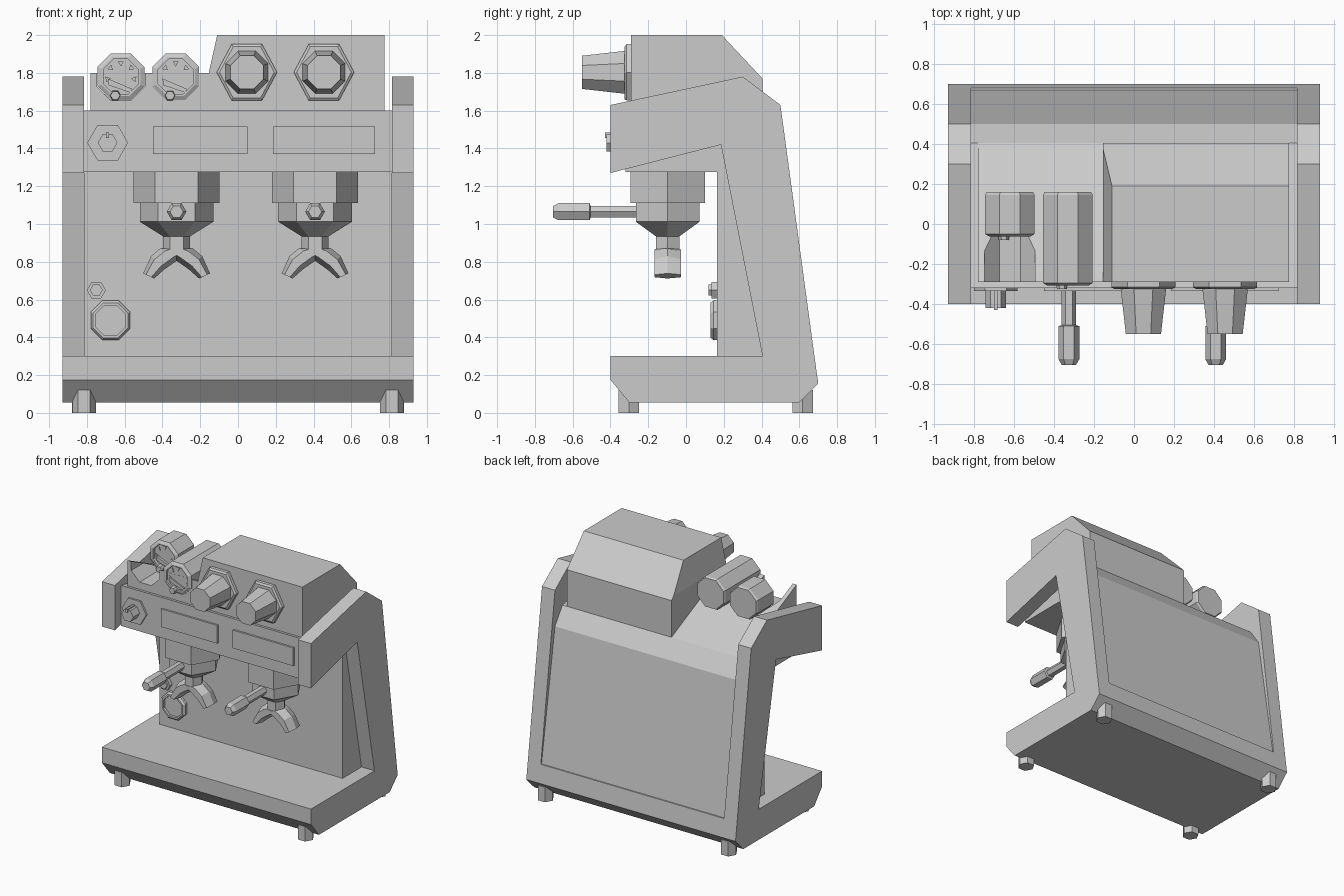
import bpy, bmesh, math
from mathutils import Vector

if "Cube" in bpy.data.objects:
    bpy.data.objects.remove(bpy.data.objects["Cube"])


def finish(name, bm):
    bmesh.ops.recalc_face_normals(bm, faces=bm.faces)
    me = bpy.data.meshes.new(name)
    bm.to_mesh(me)
    bm.free()
    ob = bpy.data.objects.new(name, me)
    bpy.context.collection.objects.link(ob)
    return ob


def loft(name, rings):
    """Skin a list of equal-sized point rings and cap both ends."""
    bm = bmesh.new()
    vs = [[bm.verts.new(p) for p in ring] for ring in rings]
    n = len(vs[0])
    for a, b in zip(vs, vs[1:]):
        for i in range(n):
            j = (i + 1) % n
            bm.faces.new((a[i], a[j], b[j], b[i]))
    bm.faces.new(vs[0])
    bm.faces.new(vs[-1])
    return finish(name, bm)


def prism(name, axis, pts, a, b):
    """Extrude a (y,z) profile along X or an (x,z) profile along Y."""
    if axis == 'X':
        return loft(name, [[(t, u, v) for u, v in pts] for t in (a, b)])
    return loft(name, [[(u, t, v) for u, v in pts] for t in (a, b)])


def box(name, x0, x1, y0, y1, z0, z1):
    return prism(name, 'X', [(y0, z0), (y1, z0), (y1, z1), (y0, z1)], x0, x1)


def turned(name, axis, sides, c, steps, rot=0.0, squash=1.0):
    """Faceted round part: steps are (radius, position along axis)."""
    rings = []
    for r, t in steps:
        ring = []
        for i in range(sides):
            a = rot + math.tau * i / sides
            u, v = c[0] + r * math.cos(a), c[1] + r * math.sin(a) * squash
            ring.append((u, v, t) if axis == 'Z' else (u, t, v))
        rings.append(ring)
    return loft(name, rings)


OCT = math.pi / 8

# base tray, full width
prism("base", 'X', [(-.40, .30), (-.40, .175), (-.30, .055), (.60, .055),
                    (.70, .155), (.68, .30)], -.93, .93)

# side frames and feet
frame = [(.405, .30), (.185, 1.42), (-.40, 1.27), (-.40, 1.63),
         (.30, 1.78), (.50, 1.63), (.68, .30)]
for s, side in ((-1, "left"), (1, "right")):
    prism("side_frame_" + side, 'X', frame, s * .815, s * .93)
    for y, end in ((-.303, "front"), (.618, "back")):
        turned(f"foot_{end}_{side}", 'Z', 6, (s * .815, y), [(.0625, 0), (.0625, .12)])

# main body with overhanging head
prism("body", 'X', [(.165, .29), (.165, 1.275), (-.32, 1.275), (-.32, 1.60), (.405, 1.475),
                    (.50, 1.34), (.672, .29)], -.815, .815)

# boiler cover with sloping rear edge
cover = prism("boiler_cover", 'Y', [(-.155, 1.42), (-.155, 1.80), (-.11, 2.0),
                                    (.775, 2.0), (.775, 1.42)], -.29, .405)
bm = bmesh.new()
bm.from_mesh(cover.data)
cut = bmesh.ops.bisect_plane(bm, geom=bm.verts[:] + bm.edges[:] + bm.faces[:],
                             plane_co=(0, .19, 2.0), plane_no=Vector((0, .23, .215)),
                             clear_outer=True)
bmesh.ops.holes_fill(bm, edges=[e for e in bm.edges if e.is_boundary])
bmesh.ops.recalc_face_normals(bm, faces=bm.faces)
bm.to_mesh(cover.data)
bm.free()

# sloping gauge deck with a groove in front of the set-back gauge
deck = prism("gauge_deck", 'X', [(-.29, 1.42), (-.29, 1.80), (.405, 1.475), (.405, 1.42)],
             -.78, -.155)
cutter = turned("groove_cutter", 'Y', 8, (-.62, 1.78), [(.137, -.5), (.137, -.05)], OCT)
cutter.hide_render = True
cutter.hide_viewport = True
mod = deck.modifiers.new("groove", 'BOOLEAN')
mod.object = cutter
mod.operation = 'DIFFERENCE'
mod.solver = 'EXACT'

# pressure gauges: cased dial, ticks and needle
for n, (cx, fy) in enumerate(((-.62, -.05), (-.33, -.295)), 1):
    cz = 1.78
    turned(f"gauge_{n}", 'Y', 8, (cx, cz), [(.125, .16), (.134, .145), (.134, fy), (.112, fy - .012),
                                            (.10, fy - .012), (.10, fy + .012)], OCT)
    for k in range(5):
        a = math.radians(-10 + 50 * k)
        turned(f"gauge_{n}_tick_{k + 1}", 'Y', 3,
               (cx + .072 * math.cos(a), cz + .072 * math.sin(a)),
               [(.018, fy + .015), (.018, fy + .004)], a + math.pi)
    prism(f"gauge_{n}_needle", 'Y', [(cx - .07, cz - .01), (cx + .06, cz - .065),
                                     (cx + .05, cz - .085), (cx - .065, cz - .045)],
          fy + .015, fy - .006)
    turned(f"gauge_{n}_stop", 'Y', 6, (cx - .03, cz - .10), [(.03, fy + .01), (.025, fy - .03)])

# steam knobs on hexagonal plates
for n, cx in enumerate((.047, .455), 1):
    c = (cx, 1.803)
    turned(f"steam_knob_plate_{n}", 'Y', 6, c, [(.16, -.28), (.16, -.315), (.145, -.325)], 0, 1.08)
    turned(f"steam_knob_{n}", 'Y', 8, c, [(.122, -.31), (.122, -.33), (.095, -.55)], OCT)

# front display panels
box("display_left", -.45, .05, -.335, -.31, 1.37, 1.515)
box("display_right", .185, .725, -.335, -.31, 1.37, 1.515)

# selector switch
turned("selector_plate", 'Y', 6, (-.69, 1.43), [(.108, -.31), (.108, -.335)])
turned("selector_knob", 'Y', 6, (-.69, 1.43), [(.052, -.33), (.052, -.42)])
box("selector_pointer", -.698, -.682, -.43, -.33, 1.455, 1.485)

# lower dial and button on the splash panel
turned("lower_dial", 'Y', 8, (-.675, .49), [(.113, .18), (.113, .145), (.10, .13),
                                            (.086, .13), (.086, .15)], OCT)
turned("lower_button_plate", 'Y', 6, (-.75, .65), [(.05, .18), (.05, .135)])
turned("lower_button", 'Y', 6, (-.75, .65), [(.034, .14), (.034, .12)])

# brew groups with handles and twin spouts
for n, cx in enumerate((-.325, .408), 1):
    c = (cx, -.097)
    turned(f"group_head_{n}", 'Z', 6, c, [(.2275, 1.29), (.2275, 1.11)])
    turned(f"filter_holder_{n}", 'Z', 6, c, [(.195, 1.12), (.195, 1.012), (.072, .935), (.072, .86)])
    turned(f"handle_{n}", 'Y', 6, (cx, 1.065),
           [(.036, -.2), (.036, -.505), (.052, -.51), (.052, -.675), (.035, -.705)])
    for s, side in ((-1, "left"), (1, "right")):
        rings = []
        # centre offset, height, tilt of section, half thickness
        for dx, z, tilt, w in ((0, .86, 10, .07), (.04, .84, 35, .055),
                               (.10, .795, 45, .05), (.148, .725, 25, .032)):
            t = math.radians(tilt)
            ring = []
            for i in range(6):
                a = math.tau * i / 6
                u = w * math.cos(a)
                ring.append((cx + s * (dx + u * math.cos(t)),
                             -.097 + .08 * math.sin(a), z + u * math.sin(t)))
            rings.append(ring)
        loft(f"spout_{n}_{side}", rings)
